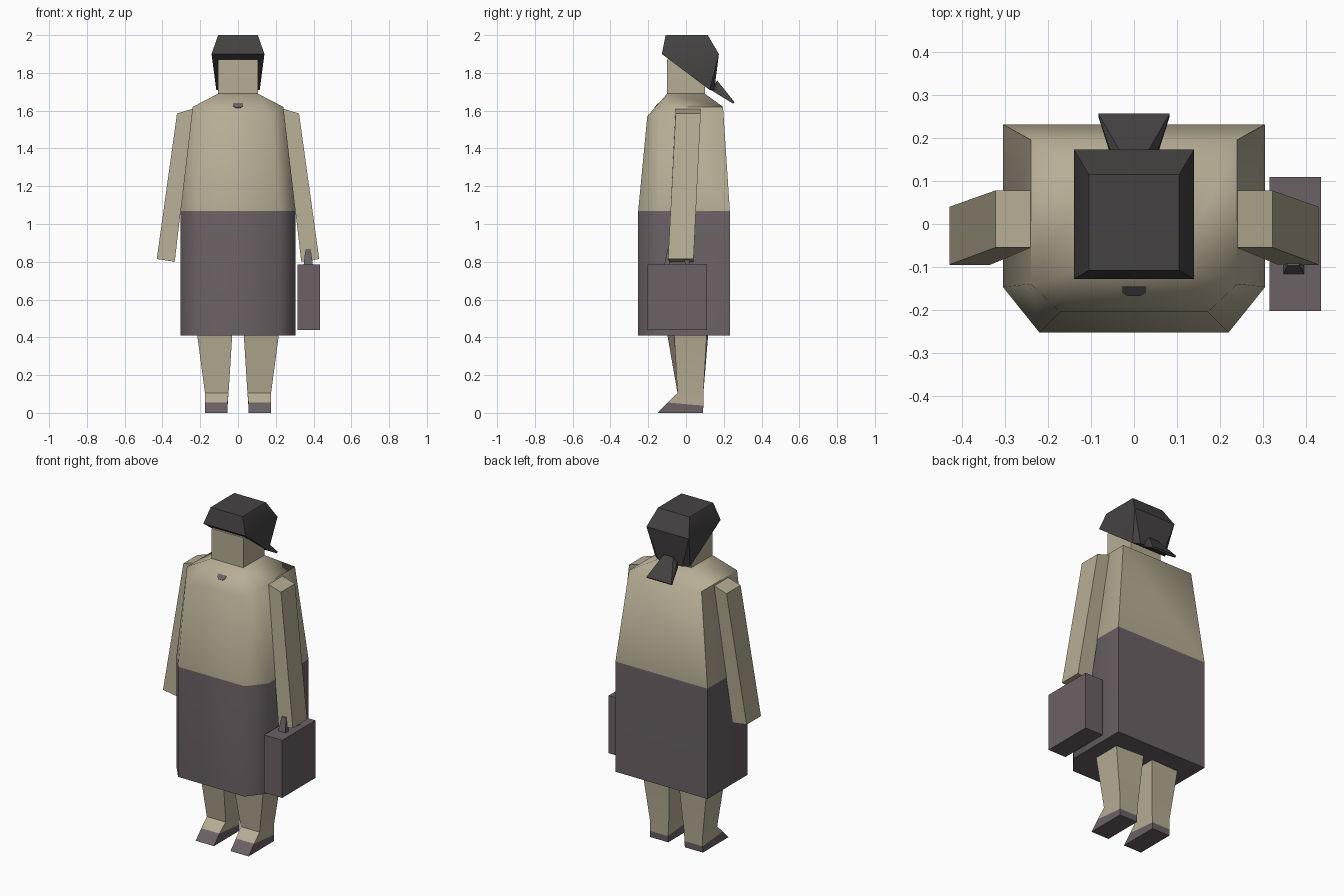
import bpy, bmesh, math

if "Cube" in bpy.data.objects:
    bpy.data.objects.remove(bpy.data.objects["Cube"])

def material(name, rgb):
    m = bpy.data.materials.new(name)
    m.diffuse_color = (*rgb, 1)
    m.use_nodes = True
    m.node_tree.nodes["Principled BSDF"].inputs["Base Color"].default_value = m.diffuse_color
    return m

TAN = material("tan", (0.47, 0.42, 0.30))
PURPLE = material("dusty purple", (0.145, 0.12, 0.13))
DARK = material("dark charcoal", (0.06, 0.055, 0.055))

def finish(name, bm, mats, rule=None, angle=None):
    bmesh.ops.remove_doubles(bm, verts=bm.verts, dist=0.0005)
    bmesh.ops.recalc_face_normals(bm, faces=bm.faces)
    if rule:
        for f in bm.faces:
            f.material_index = rule(f.calc_center_median())
    me = bpy.data.meshes.new(name)
    bm.to_mesh(me)
    bm.free()
    for m in mats:
        me.materials.append(m)
    ob = bpy.data.objects.new(name, me)
    bpy.context.collection.objects.link(ob)
    if angle:
        bpy.ops.object.select_all(action='DESELECT')
        ob.select_set(True)
        bpy.context.view_layer.objects.active = ob
        bpy.ops.object.shade_smooth_by_angle(angle=math.radians(angle))
    return ob

def loft(name, rings, mats, rule=None, angle=None):
    """Skin a stack of rings with equal point counts, capped at both ends."""
    bm = bmesh.new()
    rows = [[bm.verts.new(p) for p in r] for r in rings]
    n = len(rows[0])
    bm.faces.new(rows[0])
    bm.faces.new(rows[-1])
    for a, b in zip(rows, rows[1:]):
        for i in range(n):
            j = (i + 1) % n
            bm.faces.new((a[i], a[j], b[j], b[i]))
    return finish(name, bm, mats, rule, angle)

def hull(name, half, mat, angle=None):
    """Convex hull of points mirrored across x = 0."""
    bm = bmesh.new()
    for x, y, z in half:
        for s in (-1, 1):
            bm.verts.new((s * x, y, z))
    bmesh.ops.remove_doubles(bm, verts=bm.verts, dist=0.0005)
    bmesh.ops.convex_hull(bm, input=bm.verts)
    bmesh.ops.dissolve_limit(bm, angle_limit=0.02, verts=bm.verts, edges=bm.edges)
    return finish(name, bm, [mat], None, angle)

def rect(x0, x1, y0, y1, z):
    return [(x0, y0, z), (x1, y0, z), (x1, y1, z), (x0, y1, z)]

def body_ring(back, side, front):
    """Six-sided section: square back corners, chamfered front corners."""
    half = [back, side, front]
    return half + [(-x, y, z) for x, y, z in reversed(half)]

# Torso and skirt, coloured by height
def skirt_ring(z):
    return body_ring((0.305, 0.232, z), (0.305, -0.147, z), (0.22, -0.253, z))

loft("torso_and_skirt", [
    skirt_ring(0.41), skirt_ring(1.07),
    body_ring((0.24, 0.196, 1.62), (0.24, -0.14, 1.62), (0.172, -0.205, 1.57)),
    body_ring((0.105, 0.10, 1.69), (0.105, -0.10, 1.69), (0.105, -0.10, 1.69)),
], [TAN, PURPLE], lambda c: int(c.z < 1.071), 55)

# Head and neck
loft("head", [rect(-0.105, 0.105, -0.10, 0.10, z) for z in (1.685, 1.87)], [TAN])

# Hair and ponytail
hull("hair", [(0.105, -0.108, 2.0), (0.105, 0.115, 2.0),
              (0.14, -0.128, 1.90), (0.14, 0.174, 1.90),
              (0.115, 0.125, 1.71), (0.08, 0.15, 1.71)], DARK, 35)
hull("ponytail", [(0.045, 0.13, 1.71), (0.05, 0.155, 1.73), (0.03, 0.165, 1.76),
                  (0.083, 0.25, 1.637), (0.083, 0.257, 1.645)], DARK)

# Pendant: thin plate lying on the sloped chest
bm = bmesh.new()
ny, nz = -0.75, 0.66
for off in (-0.003, 0.003):
    for x, t in ((0.027, 0.014), (0.027, -0.004), (0.014, -0.016)):
        for s in (-1, 1):
            bm.verts.new((s * x, -0.155 + 0.66 * t + ny * off, 1.627 + 0.75 * t + nz * off))
bmesh.ops.convex_hull(bm, input=bm.verts)
finish("pendant", bm, [PURPLE])

for side, s in (("left", -1), ("right", 1)):
    # Arms: leaning boxes
    arm = [[(0.335, -0.095, 0.80), (0.43, -0.095, 0.815), (0.43, 0.04, 0.815), (0.335, 0.04, 0.80)],
           [(0.24, -0.055, 1.61), (0.323, -0.055, 1.585), (0.323, 0.078, 1.585), (0.24, 0.078, 1.61)]]
    loft(side + "_arm", [[(s * x, y, z) for x, y, z in r] for r in arm], [TAN])

    # Legs with pointed shoes: sole, shoe top, ankle, thigh
    leg = [rect(0.055, 0.175, -0.15, 0.09, 0),
           [(0.055, -0.097, 0.055), (0.175, -0.097, 0.055), (0.175, 0.092, 0.038), (0.055, 0.092, 0.038)],
           rect(0.05, 0.175, -0.045, 0.092, 0.105),
           [(0.03, -0.10, 0.42), (0.217, -0.063, 0.42), (0.217, 0.11, 0.42), (0.03, 0.118, 0.42)]]
    loft(side + "_leg", [[(s * x, y, z) for x, y, z in r] for r in leg],
         [TAN, PURPLE], lambda c: int(c.z < 0.05), 30)

# Handbag with an arched handle held in the hand
loft("handbag", [rect(0.315, 0.435, -0.203, 0.11, z) for z in (0.44, 0.785)], [PURPLE])
mid = -0.047
for name, s in (("front", -1), ("back", 1)):
    loft("handle_" + name,
         [rect(0.347, 0.397, mid + s * 0.07, mid + s * 0.043, 0.78),
          rect(0.357, 0.385, mid + s * 0.05, mid + s * 0.03, 0.867)], [PURPLE])
loft("handle_grip", [rect(0.357, 0.385, mid - 0.045, mid + 0.045, z) for z in (0.845, 0.866)], [PURPLE])
